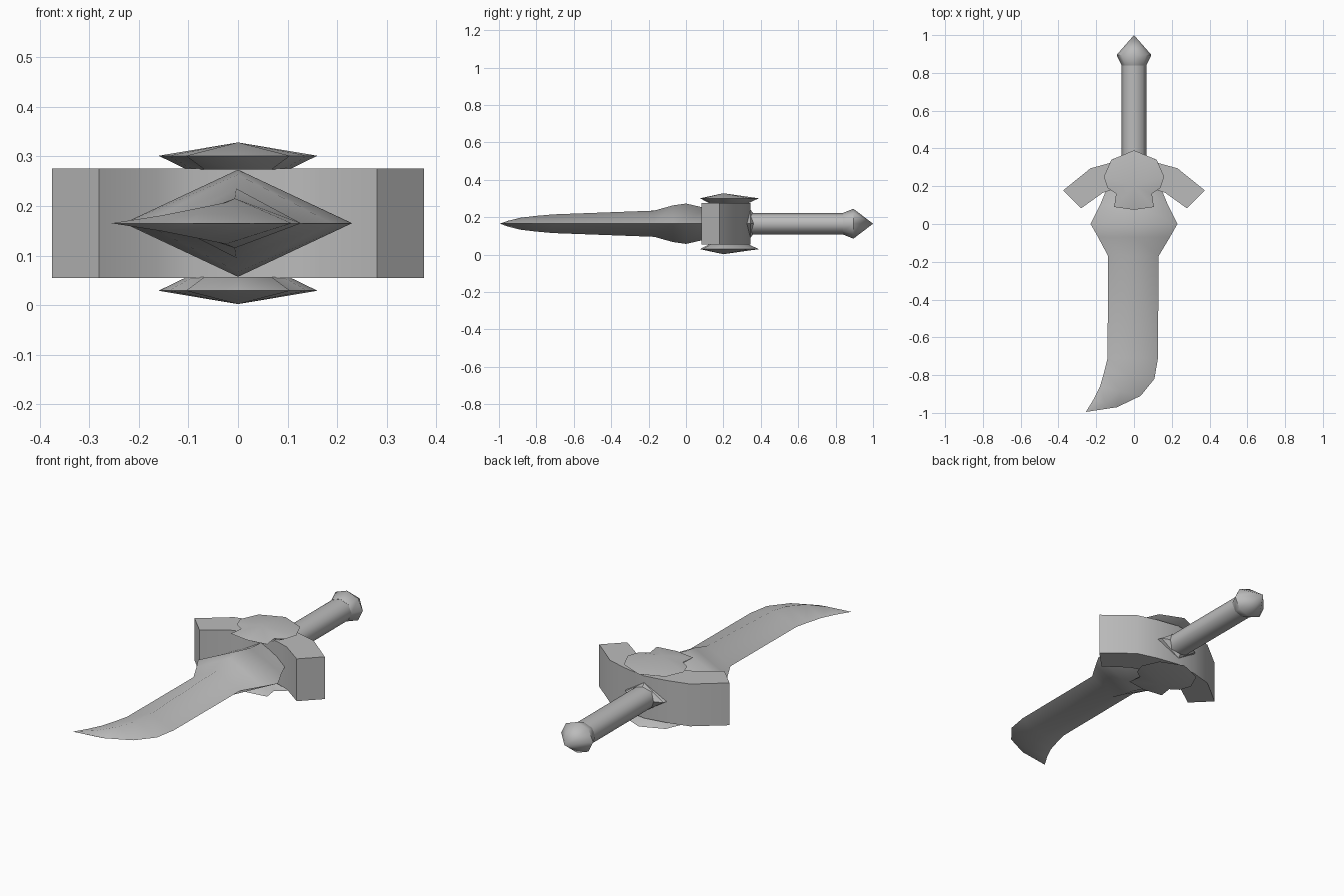
import bpy, bmesh, math

if "Cube" in bpy.data.objects:
    bpy.data.objects.remove(bpy.data.objects["Cube"])

ZC = 0.165  # mid height of the whole sword

metal = bpy.data.materials.new("grey_metal")
metal.diffuse_color = (0.5, 0.5, 0.5, 1)
metal.use_nodes = True
metal.node_tree.nodes["Principled BSDF"].inputs["Base Color"].default_value = metal.diffuse_color


def finish(name, bm, angle=60):
    bmesh.ops.recalc_face_normals(bm, faces=bm.faces)
    me = bpy.data.meshes.new(name)
    bm.to_mesh(me)
    bm.free()
    me.materials.append(metal)
    ob = bpy.data.objects.new(name, me)
    bpy.context.collection.objects.link(ob)
    bpy.ops.object.select_all(action='DESELECT')
    ob.select_set(True)
    bpy.context.view_layer.objects.active = ob
    bpy.ops.object.shade_smooth_by_angle(angle=math.radians(angle))
    return ob


def loft(name, rings, tip=None, angle=60):
    """Bridge rings of equal point count, cap the start, close end with a tip."""
    bm = bmesh.new()
    loops = [[bm.verts.new(p) for p in r] for r in rings]
    n = len(loops[0])
    for a, b in zip(loops, loops[1:]):
        for i in range(n):
            j = (i + 1) % n
            bm.faces.new((a[i], a[j], b[j], b[i]))
    bm.faces.new(loops[0])
    if tip:
        t = bm.verts.new(tip)
        for i in range(n):
            bm.faces.new((loops[-1][i], loops[-1][(i + 1) % n], t))
    else:
        bm.faces.new(loops[-1])
    return finish(name, bm, angle)


# Blade: diamond sections (left x, left y, right x, right y, half thickness)
sections = [
    (-0.13, 0.22, 0.13, 0.22, 0.075),
    (-0.18, 0.10, 0.18, 0.10, 0.085),
    (-0.23, 0.00, 0.23, 0.00, 0.108),
    (-0.19, -0.07, 0.19, -0.07, 0.098),
    (-0.137, -0.17, 0.13, -0.17, 0.07),
    (-0.14, -0.71, 0.127, -0.71, 0.05),
    (-0.157, -0.78, 0.108, -0.82, 0.042),
    (-0.18, -0.86, 0.035, -0.91, 0.032),
    (-0.215, -0.93, -0.09, -0.97, 0.016),
]
rings = []
for lx, ly, rx, ry, h in sections:
    mx, my = (lx + rx) / 2, (ly + ry) / 2
    rings.append([(lx, ly, ZC), (mx, my, ZC + h), (rx, ry, ZC), (mx, my, ZC - h)])
loft("blade", rings, (-0.255, -0.995, ZC))

# Crossguard: swept-forward arc outline, extruded in z
half = [(0.0, 0.345), (0.12, 0.325), (0.23, 0.295), (0.375, 0.178),
        (0.28, 0.083), (0.165, 0.165), (0.09, 0.19)]
outline = half + [(-x, y) for x, y in reversed(half[1:])]
loft("crossguard", [[(x, y, z) for x, y in outline] for z in (0.055, 0.275)], angle=45)

# Shield-shaped ornaments above and below the guard
half = [(0, 0.39), (0.12, 0.34), (0.16, 0.25), (0.14, 0.19),
        (0.095, 0.16), (0.105, 0.09), (0, 0.075)]
outline = half + [(-x, y) for x, y in reversed(half[1:-1])]
for name, s in (("upper_ornament", 1), ("lower_ornament", -1)):
    base = [(x * 0.64, 0.22 + (y - 0.22) * 0.64, ZC + s * 0.108) for x, y in outline]
    rim = [(x, y, ZC + s * 0.136) for x, y in outline]
    loft(name, [base, rim], (0, 0.2, ZC + s * 0.163))

# Diamond collar where the grip meets the guard
loft("grip_collar", [[(-w, y, ZC), (0, y, ZC + h), (w, y, ZC), (0, y, ZC - h)]
                     for y, w, h in ((0.29, 0.13, 0.085), (0.345, 0.11, 0.075), (0.36, 0.07, 0.055))], angle=30)


# Grip and pommel: eight-sided turned forms along y
def turned(name, profile, tip=None):
    rings = [[(rx * math.cos(i * math.pi / 4), y, ZC + rz * math.sin(i * math.pi / 4))
              for i in range(8)] for y, rx, rz in profile]
    return loft(name, rings, tip)


turned("grip", [(0.3, 0.066, 0.057), (0.85, 0.066, 0.057)])
turned("pommel", [(0.84, 0.066, 0.058), (0.895, 0.092, 0.08)], (0, 1.0, ZC))
